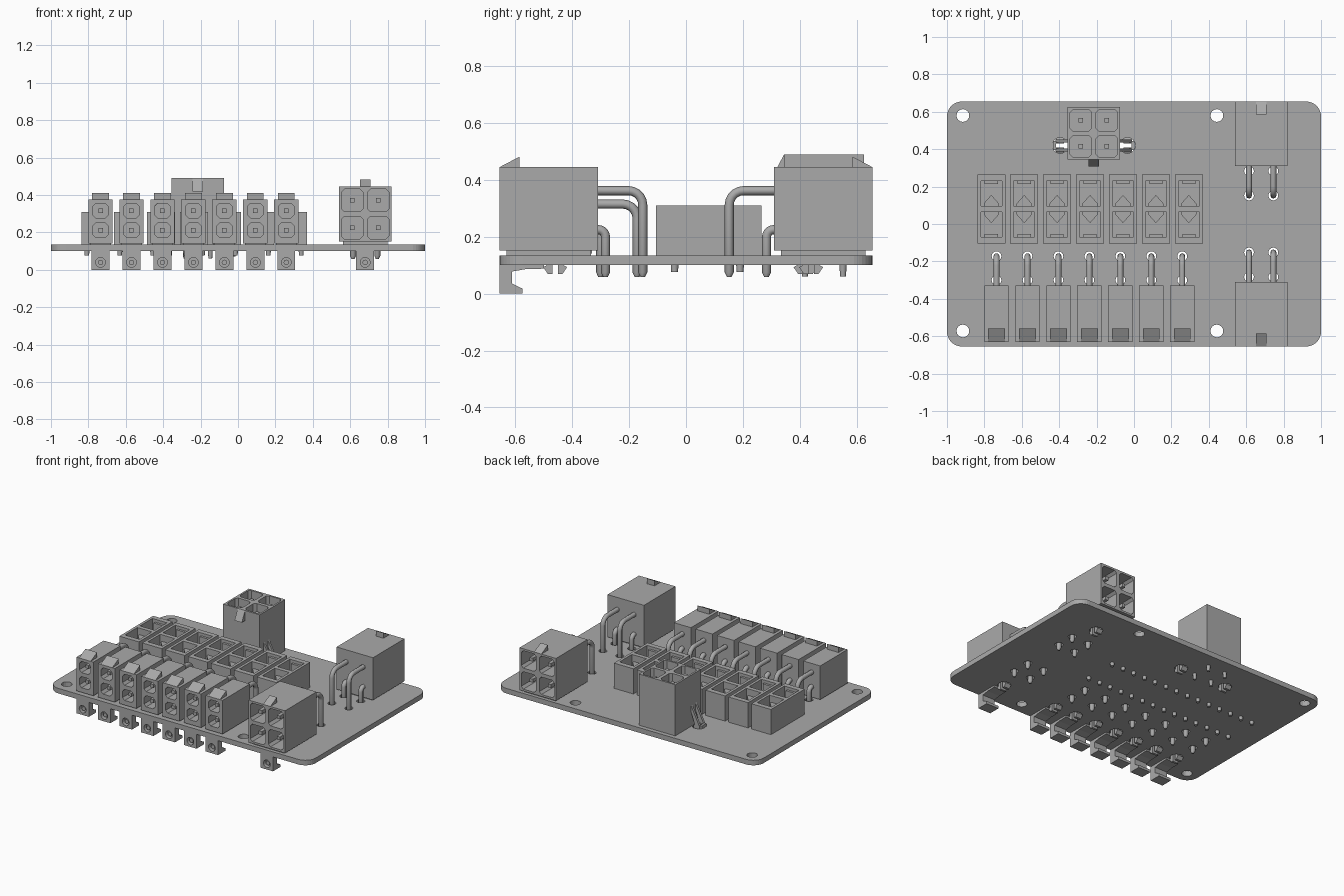
import bpy, bmesh
from math import pi, sin, cos
from mathutils import Matrix, Vector

cube = bpy.data.objects.get("Cube")
if cube:
    bpy.data.objects.remove(cube, do_unlink=True)

GREY = (0.4, 0.4, 0.4, 1)
mat = bpy.data.materials.new("plain grey")
mat.use_nodes = True
mat.diffuse_color = GREY
mat.node_tree.nodes["Principled BSDF"].inputs["Base Color"].default_value = GREY

SMALL_X = [-0.735 + 0.1655 * i for i in range(7)]
HEADER_X = [-0.763 + 0.176 * i for i in range(7)]
BIG_X, TALL_X, TALL_Y = 0.68, -0.215, 0.485
BOTTOM, TOP = 0.10, 0.135
FRONT = Matrix.Rotation(pi / 2, 4, 'X')
TURN = Matrix.Rotation(pi, 4, 'Z')


def finish(name, bm, smooth=False):
    bmesh.ops.recalc_face_normals(bm, faces=bm.faces)
    me = bpy.data.meshes.new(name)
    bm.to_mesh(me)
    bm.free()
    me.materials.append(mat)
    ob = bpy.data.objects.new(name, me)
    bpy.context.collection.objects.link(ob)
    if smooth:
        bpy.context.view_layer.objects.active = ob
        ob.select_set(True)
        bpy.ops.object.shade_smooth_by_angle()
        ob.select_set(False)
    return ob


def box(bm, centre, size):
    bmesh.ops.create_cube(bm, size=1, matrix=Matrix.Translation(centre) @ Matrix.Diagonal((*size, 1)))


def cylinder(bm, centre, r, depth, r2=None, rot=Matrix()):
    bmesh.ops.create_cone(bm, cap_ends=True, segments=16, radius1=r, radius2=r2 or r,
                          depth=depth, matrix=Matrix.Translation(centre) @ rot)


def prism(bm, points, offset):
    face = bm.faces.new([bm.verts.new(p) for p in points])
    out = bmesh.ops.extrude_face_region(bm, geom=[face])
    moved = [v for v in out["geom"] if isinstance(v, bmesh.types.BMVert)]
    bmesh.ops.translate(bm, verts=moved, vec=offset)


def cut(ob, bm):
    """Subtract the shapes in bm from the object."""
    cutter = finish("cutter", bm)
    cutter.hide_render = True
    mod = ob.modifiers.new("cut", 'BOOLEAN')
    mod.operation, mod.solver, mod.object = 'DIFFERENCE', 'EXACT', cutter
    bpy.context.view_layer.objects.active = ob
    bpy.ops.object.modifier_apply(modifier=mod.name)
    bpy.data.objects.remove(cutter, do_unlink=True)


def housing(bm, xs, ys, length, depth, chamfer):
    """Block open at its +z end; every odd grid cell becomes a pocket."""
    grid = [[bm.verts.new((x, y, length)) for x in xs] for y in ys]
    pockets = []
    for j in range(len(ys) - 1):
        for i in range(len(xs) - 1):
            f = bm.faces.new((grid[j][i], grid[j][i + 1], grid[j + 1][i + 1], grid[j + 1][i]))
            if i % 2 and j % 2:
                pockets.append(f)
    rim = [e for e in bm.edges if e.is_boundary]
    out = bmesh.ops.extrude_edge_only(bm, edges=rim)["geom"]
    for v in out:
        if isinstance(v, bmesh.types.BMVert):
            v.co.z = 0
    base = [e for e in out if isinstance(e, bmesh.types.BMEdge)
            and all(v.co.z == 0 for v in e.verts)]
    bmesh.ops.contextual_create(bm, geom=base)
    floors = bmesh.ops.extrude_discrete_faces(bm, faces=pockets)["faces"]
    corners = []
    for f in floors:
        for v in f.verts:
            v.co.z -= depth
            corners += [e for e in v.link_edges if e not in f.edges]
    if chamfer:
        bmesh.ops.bevel(bm, geom=corners, offset=chamfer, segments=1, affect='EDGES')


def connector(name, place, w, h, length, xs, ys, latch, rise, seat=True):
    """Plug shell with pockets, contacts and a latch ramp on its +y side."""
    bm = bmesh.new()
    housing(bm, xs, ys, length, length * 0.7, 0.016)
    for i in range(1, len(xs) - 1, 2):
        for j in range(1, len(ys) - 1, 2):
            c = ((xs[i] + xs[i + 1]) / 2, (ys[j] + ys[j + 1]) / 2, length * 0.6)
            box(bm, c, (0.024, 0.024, length * 0.64))
    prism(bm, [(-latch, h / 2, length), (-latch, h / 2, length - 0.07),
               (-latch, h / 2 + rise, length - 0.07)], (2 * latch, 0, 0))
    if seat:  # low foot between shell and board
        box(bm, (0, -h / 2 - 0.008, length / 2), (w * 0.85, 0.017, length * 0.86))
    bm.transform(place)
    return finish(name, bm)


# Two-by-two power connectors: two lying down, one upright
cells = [-0.14, -0.127, -0.012, 0.012, 0.127, 0.14]
rows = [c * 1.05 for c in cells]
for name, turn in (("front_power_connector", Matrix()), ("back_power_connector", TURN)):
    place = Matrix.Translation((BIG_X, 0, 0)) @ turn @ Matrix.Translation((0, -0.31, 0.298)) @ FRONT
    connector(name, place, 0.28, 0.294, 0.345, cells, rows, 0.028, 0.037)
connector("upright_power_connector", Matrix.Translation((TALL_X, TALL_Y, TOP)) @ TURN,
          0.28, 0.28, 0.355, cells, cells, 0.028, 0.037, False)

# Row of small two-way connectors along the front edge
for k, x in enumerate(SMALL_X):
    connector(f"small_connector_{k + 1}", Matrix.Translation((x, -0.33, 0.258)) @ FRONT,
              0.13, 0.234, 0.3, [-0.065, -0.042, 0.042, 0.065],
              [-0.117, -0.085, -0.008, 0.02, 0.097, 0.117], 0.045, 0.036)

# Open headers across the middle, with arrow-shaped contacts
for k, x in enumerate(HEADER_X):
    bm = bmesh.new()
    housing(bm, [-0.075, -0.056, 0.056, 0.075],
            [-0.185, -0.15, -0.015, 0.015, 0.15, 0.185], 0.175, 0.13, 0)
    for s in (-1, 1):
        prism(bm, [(-0.04, s * 0.016, 0.04), (0.04, s * 0.016, 0.04), (0.04, s * 0.03, 0.04),
                   (0, s * 0.075, 0.04), (-0.04, s * 0.03, 0.04)], (0, 0, 0.09))
        box(bm, (0, s * 0.142, 0.1), (0.07, 0.016, 0.11))
    bm.transform(Matrix.Translation((x, 0.08, TOP)))
    finish(f"header_{k + 1}", bm)

# Bent round pins behind the lying connectors
curve = bpy.data.curves.new("bent_pins", 'CURVE')
curve.dimensions = '3D'
curve.bevel_depth, curve.bevel_resolution, curve.use_fill_caps = 0.016, 2, True
holes = []


def bent_pin(x, side, start, y, z, bend):
    arc = [(y + bend + bend * -cos(a * pi / 10), z - bend + bend * sin(a * pi / 10)) for a in range(5, -1, -1)]
    path = [(start, z)] + arc + [(y, 0.075), (y, 0.058)]
    spline = curve.splines.new('POLY')
    spline.points.add(len(path) - 1)
    for p, (d, h) in zip(spline.points, path):
        p.co = (x, side * d, h, 1)
    spline.points[-1].radius = 0.5
    holes.append((x, side * y, 0.026))


for side in (-1, 1):
    for x in (BIG_X - 0.065, BIG_X + 0.065):
        bent_pin(x, side, 0.33, 0.152, 0.362, 0.05)
        bent_pin(x, side, 0.33, 0.283, 0.225, 0.025)
for x in SMALL_X:
    bent_pin(x, -1, 0.35, 0.172, 0.315, 0.05)
    bent_pin(x, -1, 0.35, 0.3, 0.215, 0.025)
curve.materials.append(mat)
bpy.context.collection.objects.link(bpy.data.objects.new("bent_pins", curve))

# Straight pin tails under the headers and upright connector
bm = bmesh.new()
down = Matrix.Rotation(pi, 4, 'X')
for x in HEADER_X:
    for dx in (-0.045, 0.045):
        for y in (-0.04, 0.19):
            cylinder(bm, (x + dx, y, 0.108), 0.016, 0.064, 0.012, down)
for dx in (-0.067, 0.067):
    for dy in (-0.067, 0.067):
        cylinder(bm, (TALL_X + dx, TALL_Y + dy, 0.1), 0.016, 0.08, 0.01, down)
finish("straight_pins", bm, True)

# Split locking pegs through the board
bm = bmesh.new()
pegs = [(x, -0.46) for x in SMALL_X] + [(BIG_X, -0.46), (BIG_X, 0.44),
                                       (TALL_X - 0.18, 0.42), (TALL_X + 0.18, 0.42)]
for x, y in pegs:
    holes.append((x, y, 0.042))
    for s in (-1, 1):
        prism(bm, [(x - 0.022, y + s * 0.01, 0.15), (x - 0.022, y + s * 0.03, 0.15),
                   (x - 0.022, y + s * 0.03, 0.1), (x - 0.022, y + s * 0.042, 0.093),
                   (x - 0.022, y + s * 0.026, 0.07), (x - 0.022, y + s * 0.01, 0.07)], (0.044, 0, 0))
finish("locking_pegs", bm)

# Leaning loop clips on both sides of the upright connector
bm = bmesh.new()
for s in (-1, 1):
    for dy in (-0.024, 0.024):
        y = 0.42 + dy
        prism(bm, [(TALL_X + s * 0.135, y - 0.008, 0.25), (TALL_X + s * 0.135, y - 0.008, 0.29),
                   (TALL_X + s * 0.205, y - 0.008, 0.15), (TALL_X + s * 0.205, y - 0.008, 0.12),
                   (TALL_X + s * 0.18, y - 0.008, 0.12)], (0, 0.016, 0))
    box(bm, (TALL_X + s * 0.21, 0.42, 0.135), (0.016, 0.05, 0.04))
finish("loop_clips", bm)

# Hooked edge clips below the front edge, each with a round hole
bm, drill, rings = bmesh.new(), bmesh.new(), bmesh.new()
hook = [(-0.655, 0.1), (-0.655, 0), (-0.575, 0), (-0.575, 0.018), (-0.612, 0.036),
        (-0.612, 0.078), (-0.565, 0.086), (-0.5, 0.088), (-0.5, 0.1)]
for x in SMALL_X + [BIG_X]:
    prism(bm, [(x - 0.048, y, z) for y, z in hook], (0.096, 0, 0))
    cylinder(drill, (x, -0.65, 0.04), 0.026, 0.05, rot=FRONT)
    cylinder(rings, (x, -0.63, 0.04), 0.014, 0.03, rot=FRONT)
cut(finish("edge_clips", bm), drill)
finish("edge_clip_studs", rings, True)

# Rounded circuit board with mounting and pin holes
bm = bmesh.new()
box(bm, (0, 0, (TOP + BOTTOM) / 2), (2, 1.31, TOP - BOTTOM))
upright = [e for e in bm.edges if abs((e.verts[0].co - e.verts[1].co).z) > 0.01]
bmesh.ops.bevel(bm, geom=upright, offset=0.08, segments=8, profile=0.5, affect='EDGES')
board = finish("board", bm)
holes += [(x, y, 0.034) for x in (-0.915, 0.443) for y in (-0.572, 0.58)]
drill = bmesh.new()
for x, y, r in holes:
    cylinder(drill, (x, y, TOP), r, 0.2)
cut(board, drill)
